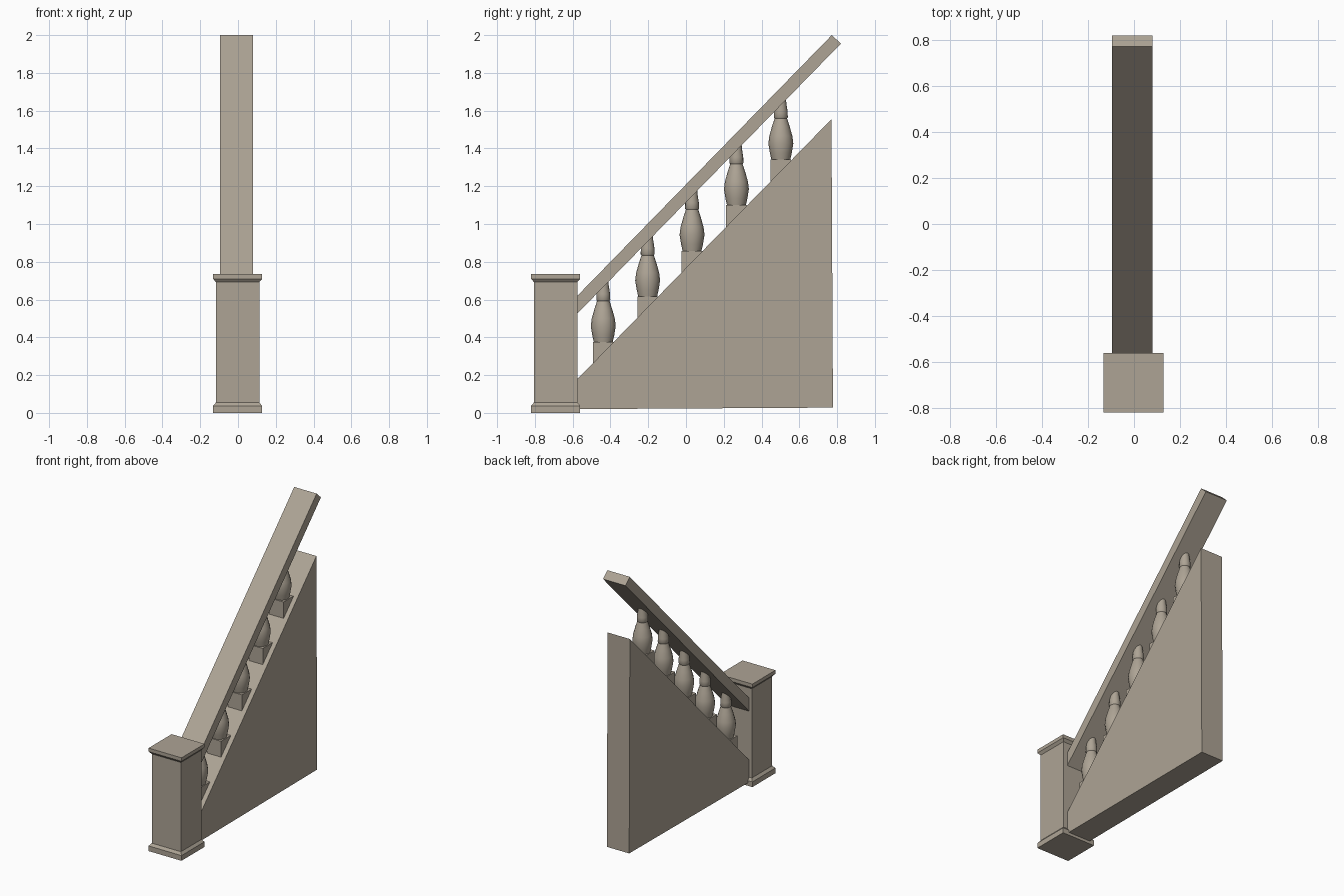
import bpy, bmesh, math

if "Cube" in bpy.data.objects:
    bpy.data.objects.remove(bpy.data.objects["Cube"])

stone = bpy.data.materials.new("stone")
stone.diffuse_color = (0.42, 0.37, 0.30, 1)
stone.use_nodes = True
stone.node_tree.nodes["Principled BSDF"].inputs["Base Color"].default_value = stone.diffuse_color
CX = -0.008          # centre line of the wall and rail
SLOPE = 1.025        # rise of the stair


def finish(name, bm):
    bmesh.ops.recalc_face_normals(bm, faces=bm.faces)
    me = bpy.data.meshes.new(name)
    bm.to_mesh(me)
    bm.free()
    ob = bpy.data.objects.new(name, me)
    me.materials.append(stone)
    bpy.context.collection.objects.link(ob)
    return ob


def side_profile(name, pts, width):
    """Extrude a (y, z) outline across x."""
    bm = bmesh.new()
    face = bm.faces.new([bm.verts.new((CX - width / 2, y, z)) for y, z in pts])
    ext = bmesh.ops.extrude_face_region(bm, geom=[face])
    verts = [g for g in ext["geom"] if isinstance(g, bmesh.types.BMVert)]
    bmesh.ops.translate(bm, verts=verts, vec=(width, 0, 0))
    return finish(name, bm)


def turned(name, x, y, z0, profile, sides, phase=0.0):
    """Stack rings of a (radius, z) profile around a vertical axis."""
    bm = bmesh.new()
    rings = []
    for r, z in profile:
        rings.append([bm.verts.new((x + r * math.cos(phase + math.tau * i / sides),
                                    y + r * math.sin(phase + math.tau * i / sides),
                                    z0 + z)) for i in range(sides)])
    for a, b in zip(rings, rings[1:]):
        for i in range(sides):
            j = (i + 1) % sides
            bm.faces.new((a[i], a[j], b[j], b[i]))
    bm.faces.new(rings[0][::-1])
    bm.faces.new(rings[-1])
    return finish(name, bm)


def wall_top(y):
    return 0.18 + 1.023 * (y + 0.574)


# Square newel post with plinth and cap
post = [(0.13, 0), (0.13, 0.037), (0.115, 0.055), (0.115, 0.692),
        (0.13, 0.71), (0.13, 0.735)]
turned("newel_post", -0.002, -0.69, 0,
       [(h * math.sqrt(2), z) for h, z in post], 4, math.pi / 4)

# Solid wall below the balusters
side_profile("stair_wall", [(-0.58, 0.02), (0.778, 0.028), (0.77, 1.555),
                            (-0.58, wall_top(-0.58))], 0.176)

# Sloping handrail, cut square at the top end
side_profile("handrail", [(-0.58, 0.521), (0.82, 1.955), (0.772, 2.0),
                          (-0.58, 0.615)], 0.177)

# Balusters on wedge-shaped blocks
baluster = [(0.050, 0), (0.058, 0.035), (0.066, 0.085), (0.061, 0.125),
            (0.047, 0.175), (0.033, 0.218), (0.037, 0.224), (0.036, 0.255),
            (0.029, 0.30), (0.027, 0.335)]
for n in range(5):
    y = -0.438 + 0.235 * n
    z = 0.375 + 0.2415 * n
    a, b = y - 0.055, y + 0.055
    side_profile(f"baluster_block_{n + 1}",
                 [(a, wall_top(a) - 0.01), (b, wall_top(b) - 0.01), (b, z), (a, z)], 0.11)
    ob = turned(f"baluster_{n + 1}", CX, y, z, baluster, 16)
    bpy.ops.object.select_all(action='DESELECT')
    ob.select_set(True)
    bpy.context.view_layer.objects.active = ob
    bpy.ops.object.shade_smooth_by_angle(angle=math.radians(35))
